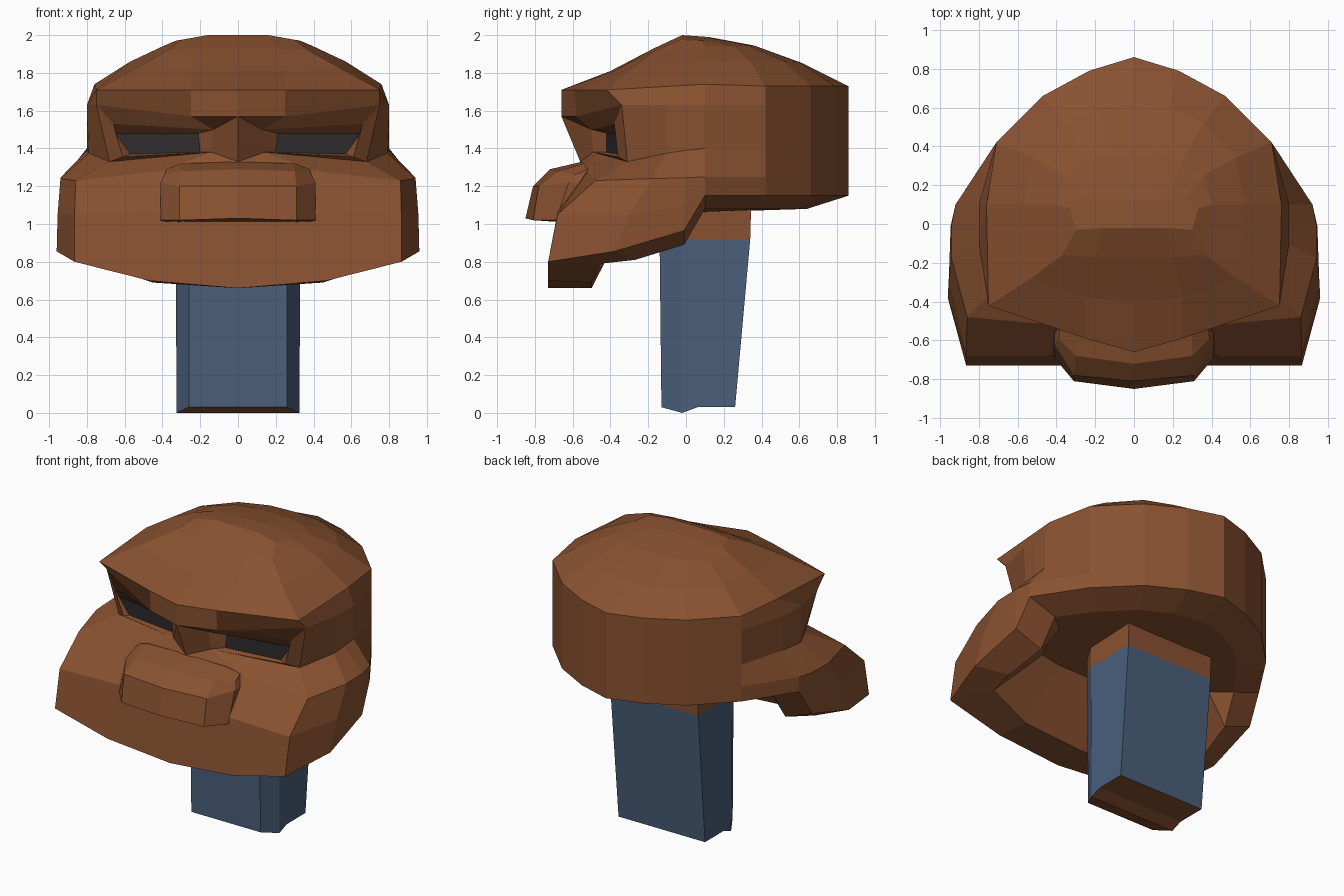
import bpy, bmesh

def material(name, rgb):
    m = bpy.data.materials.new(name)
    m.diffuse_color = (*rgb, 1)
    return m

BROWN = material("brown skin", (0.25, 0.083, 0.030))
BLUE = material("blue collar", (0.068, 0.115, 0.20))
DARK = material("dark eyes", (0.032, 0.027, 0.030))

def strip(*rows):
    """Quads between successive rows of points."""
    return [[a[i], a[i + 1], b[i + 1], b[i]]
            for a, b in zip(rows, rows[1:]) for i in range(len(a) - 1)]

def build(name, polys, mats, rule=None):
    """Mesh from right-half polygons, mirrored over x = 0 and welded."""
    bm = bmesh.new()
    for s in (1, -1):
        for poly in polys:
            pts = []
            for p in poly:
                if p not in pts:
                    pts.append(p)
            if len(pts) > 2:
                bm.faces.new([bm.verts.new((s * x, y, z)) for x, y, z in pts])
    bmesh.ops.remove_doubles(bm, verts=bm.verts, dist=0.0005)
    bmesh.ops.recalc_face_normals(bm, faces=bm.faces)
    if rule:
        for f in bm.faces:
            f.material_index = rule(f)
    me = bpy.data.meshes.new(name)
    bm.to_mesh(me)
    bm.free()
    for m in mats:
        me.materials.append(m)
    ob = bpy.data.objects.new(name, me)
    bpy.context.collection.objects.link(ob)

def back(z):
    """Vertical columns round the back of the skull."""
    return [(.71, .42, z), (.47, .66, z), (.23, .79, z), (0, .86, z)]

# brow edge and domed crown
brow = [(0, -.66, 1.71), (.25, -.59, 1.71), (.75, -.42, 1.71)]
ear = (.76, .10, 1.74)
crown_mid = [(0, -.40, 1.81), (.25, -.38, 1.81), (.53, -.28, 1.83), (.57, .10, 1.86),
             (.52, .34, 1.86), (.36, .52, 1.86), (.18, .60, 1.855), (0, .62, 1.85)]
crown_high = [(0, -.17, 1.93), (.20, -.17, 1.93), (.37, -.16, 1.92), (.40, .10, 1.94),
              (.36, .25, 1.94), (.25, .33, 1.945), (.12, .36, 1.945), (0, .36, 1.945)]
crown_top = [(0, -.02, 2.0), (.16, -.02, 2.0), (.30, -.03, 1.975), (.33, .08, 1.97),
             (.26, .13, 1.975), (.17, .13, 1.985), (.10, .12, 1.99), (0, .12, 1.99)]
head = strip(brow + [ear] + back(1.73), crown_mid, crown_high, crown_top)
head.append(crown_top)

# temples, flared cheeks, jaw sides and back of the skull
temple = [(.75, -.34, 1.63), (.80, -.10, 1.63), (.80, 0, 1.63), (.80, .10, 1.63)]
cheek = [(.68, -.31, 1.33), (.79, -.10, 1.375), (.80, 0, 1.39), (.80, .10, 1.40)]
ridge = [(.86, -.48, 1.23), (.94, -.18, 1.24), (.94, 0, 1.245), (.92, .10, 1.25)]
jaw = [(.865, -.68, 1.05), (.955, -.30, 1.05), (.945, -.01, 1.10), (.92, .10, 1.20)]
rim = [(.865, -.73, .80), (.96, -.38, .855), (.94, -.01, .965), (.92, .10, 1.15)]
inner = [(.75, -.45, .79), (.78, -.27, .81), (.74, -.01, .89), (.72, .10, 1.08)]
inner_back = [(.56, .32, 1.08), (.38, .50, 1.08), (.19, .60, 1.08), (0, .64, 1.08)]
head += strip([brow[2], ear, ear, ear] + back(1.73), temple + back(1.63),
              cheek + back(1.40), ridge + back(1.25), jaw + back(1.20),
              rim + back(1.15), inner + inner_back)

# front of the jaw, chin underside and hollow behind the chin
nose_tip = (0, -.56, 1.33)
lid_in = (.14, -.49, 1.38)
chin_inner = [(0, -.50, .66), (.45, -.50, .69)]
head += strip([nose_tip, lid_in, cheek[0]],
              [(0, -.57, 1.30), (.41, -.52, 1.28), ridge[0]],
              [(0, -.68, 1.06), (.43, -.68, 1.06), jaw[0]],
              [(0, -.73, .66), (.47, -.73, .70), rim[0]],
              chin_inner + [inner[0]])
ceiling = [(0, -.30, 1.05), (.35, -.30, 1.05), (.50, -.28, 1.06),
           (.56, -.15, 1.07), (.60, 0, 1.08), inner[3]]
head += strip(chin_inner + inner, ceiling)
head.append(ceiling + inner_back)

# brow front, nose and eye sockets
brow_low = [(0, -.66, 1.57), (.25, -.58, 1.57), temple[0]]
socket = [(.13, -.50, 1.50), (.66, -.38, 1.53), (.61, -.36, 1.355), lid_in]
eye = [(.21, -.42, 1.48), (.65, -.355, 1.48), (.57, -.355, 1.37), (.20, -.42, 1.38)]
head += strip(brow, brow_low)
head += [[brow_low[0], brow_low[1], socket[0]],
         [brow_low[1], temple[0], socket[1], socket[0]],
         [temple[0], cheek[0], socket[2], socket[1]],
         [brow_low[0], socket[0], lid_in, nose_tip],
         [lid_in, socket[2], cheek[0]]]
head += strip(socket + socket[:1], eye + eye[:1])
head.append(eye)

def is_eye(f):
    c = f.calc_center_median()
    return int(abs(abs(c.x) - .4075) < .004 and abs(c.y + .3875) < .004
               and abs(c.z - 1.4275) < .004)

build("head", head, [BROWN, DARK], is_eye)

# protruding upper lip
lip = strip([(0, -.55, 1.33), (.30, -.54, 1.32), (.38, -.52, 1.29), (.38, -.42, 1.29)],
            [(0, -.72, 1.29), (.30, -.68, 1.28), (.39, -.59, 1.26), (.39, -.42, 1.26)],
            [(0, -.81, 1.20), (.31, -.78, 1.20), (.41, -.62, 1.22), (.41, -.42, 1.22)],
            [(0, -.85, 1.03), (.31, -.81, 1.02), (.41, -.69, 1.02), (.41, -.42, 1.02)],
            [(0, -.66, 1.01), (.31, -.66, 1.01), (.41, -.64, 1.01), (.41, -.42, 1.01)])
build("upper_lip", lip, [BROWN])

# neck: blue up to the throat, brown above it and on the underside
def neck_ring(z, y_back):
    return [(0, -.14, z), (.26, -.14, z), (.33, -.02, z), (.33, .10, z),
            (.33, y_back, z), (0, y_back, z)]

foot = [(0, -.13, .03), (.26, -.13, .03), (.325, -.02, 0), (.325, .06, .03),
        (.325, .26, .03), (0, .26, .03)]
neck = strip(foot, neck_ring(.92, .34), neck_ring(1.10, .345))
neck += strip([foot[0], (0, -.02, 0), (0, .06, .03), foot[5]],
              [foot[1], foot[2], foot[3], foot[4]])
build("neck", neck, [BLUE, BROWN],
      lambda f: int(f.normal.z < -.5 or f.calc_center_median().z > .95))
